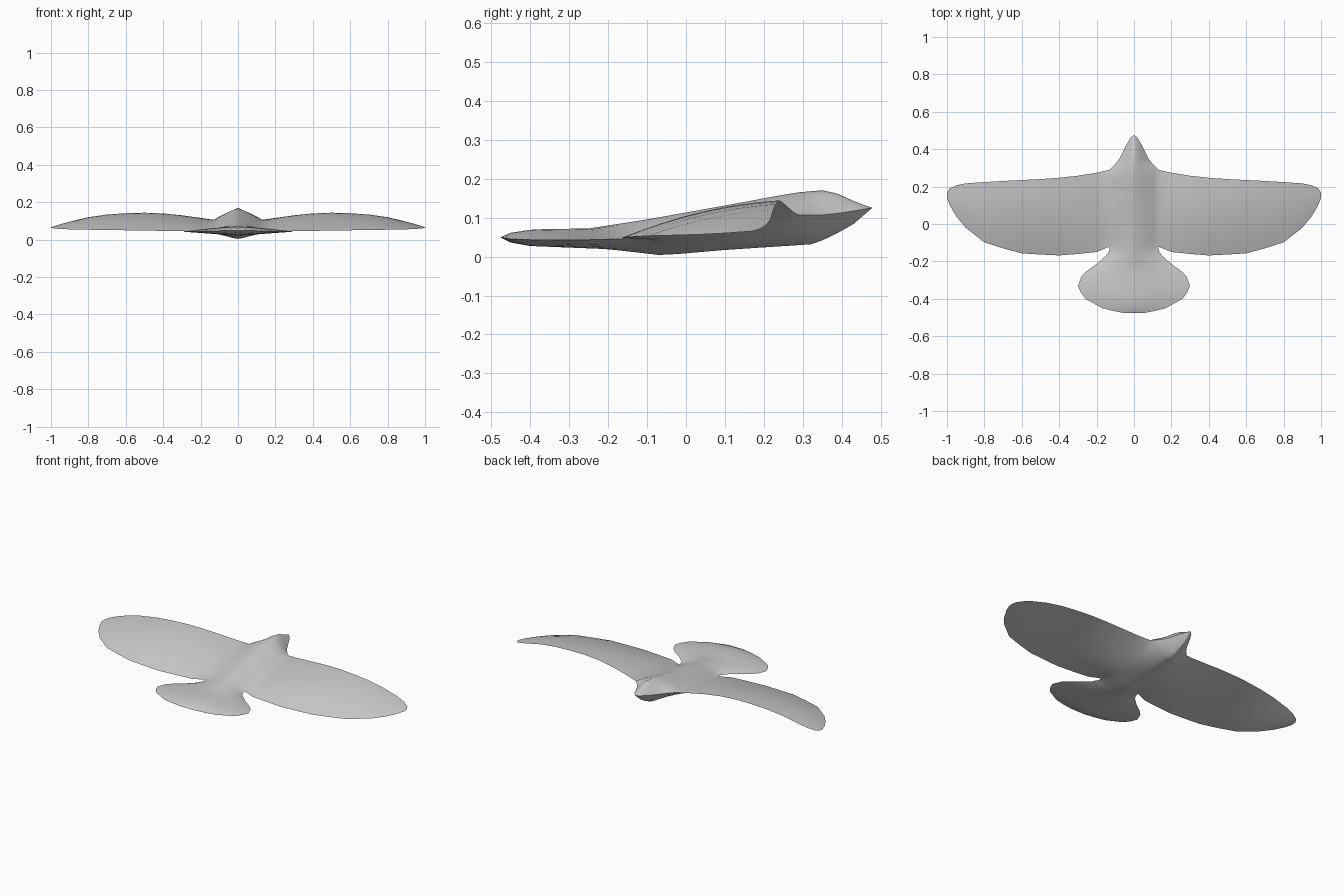
import bpy, bmesh

if "Cube" in bpy.data.objects:
    bpy.data.objects.remove(bpy.data.objects["Cube"], do_unlink=True)

grey = bpy.data.materials.new("soft grey")
grey.use_nodes = True
colour = (0.6, 0.6, 0.6, 1)
grey.diffuse_color = colour
grey.node_tree.nodes["Principled BSDF"].inputs["Base Color"].default_value = colour

CHORD = 8   # steps from trailing to leading edge
HALF = 6    # steps from spine to body side

# wing stations: x, trailing y, leading y, trailing z, leading z, top bulge, belly
WING = [
    (.13, -.12, .29, .048, .106, .010, .036),
    (.20, -.15, .274, .047, .116, .015, .024),
    (.30, -.16, .258, .047, .130, .017, .012),
    (.40, -.168, .247, .047, .140, .018, .006),
    (.50, -.163, .240, .048, .144, .018, .003),
    (.60, -.157, .235, .050, .141, .017, .002),
    (.70, -.13, .230, .051, .134, .015, .002),
    (.80, -.098, .224, .053, .120, .012, .002),
    (.90, -.02, .217, .055, .096, .008, .002),
    (.95, .04, .207, .057, .082, .005, .001),
    (.985, .10, .190, .060, .071, .002, .001),
    (1.0, .14, .168, .063, .065, 0, 0),
]
# head and tail outlines: y, half width, edge z
HEAD = [(.32, .10, .106), (.35, .078, .107), (.39, .057, .111),
        (.43, .037, .117), (.46, .019, .122), (.478, 0, .125)]
TAIL = [(-.477, .05, .049), (-.465, .11, .047), (-.45, .17, .045),
        (-.40, .26, .043), (-.365, .285, .043), (-.33, .30, .043),
        (-.28, .28, .043), (-.25, .25, .043), (-.21, .195, .044),
        (-.17, .15, .045), (-.145, .133, .047)]
# spine and keel lines: y, z
SPINE = [(-.477, .049), (-.45, .061), (-.39, .070), (-.25, .072), (-.1, .095),
         (.1, .131), (.28, .164), (.35, .170), (.39, .161), (.44, .138), (.478, .125)]
KEEL = [(-.477, .049), (-.45, .036), (-.4, .027), (-.2, .019), (-.06, .003),
        (.1, .017), (.33, .032), (.42, .075), (.478, .125)]


def along(line, y):
    for (a, za), (b, zb) in zip(line, line[1:]):
        if y <= b:
            return za + (zb - za) * (y - a) / (b - a)
    return line[-1][1]


def wing_rows(station):
    x, y0, y1, z0, z1, bulge, belly = station
    top, low = [], []
    for i in range(CHORD + 1):
        s = i / CHORD
        y, z, arch = y0 + (y1 - y0) * s, z0 + (z1 - z0) * s, 4 * s * (1 - s)
        top.append((x, y, z + bulge * arch))
        low.append((x, y, z - belly * arch))
    return top, low


def body_row(edge, line, power):
    x, y, z = edge
    rise = along(line, y) - z
    return [(x * i / HALF, y, z + rise * (1 - (i / HALF) ** power))
            for i in range(HALF + 1)]


def skin(bm, rows):
    grid = [[bm.verts.new(p) for p in row] for row in rows]
    for a, b in zip(grid, grid[1:]):
        for i in range(len(a) - 1):
            bm.faces.new((a[i], a[i + 1], b[i + 1], b[i]))


bm = bmesh.new()

# wing, top and underside
stations = [wing_rows(s) for s in WING]
for side in range(2):
    skin(bm, [s[side] for s in stations])

# body, running from tail to beak and sharing the wing root
tail = [(w, y, z) for y, w, z in TAIL]
head = [(w, y, z) for y, w, z in HEAD]
for side, line, power in ((0, SPINE, 1.3), (1, KEEL, 1.25)):
    edges = tail + stations[0][side] + head
    skin(bm, [body_row(e, line, power) for e in edges])

# mirror to the other half and close the surface
half = bm.verts[:] + bm.edges[:] + bm.faces[:]
copy = bmesh.ops.duplicate(bm, geom=half)["geom"]
for v in copy:
    if isinstance(v, bmesh.types.BMVert):
        v.co.x *= -1
bmesh.ops.remove_doubles(bm, verts=bm.verts[:], dist=0.0004)
bmesh.ops.recalc_face_normals(bm, faces=bm.faces[:])

mesh = bpy.data.meshes.new("gliding_bird")
bm.to_mesh(mesh)
bm.free()
mesh.materials.append(grey)
bird = bpy.data.objects.new("gliding_bird", mesh)
bpy.context.collection.objects.link(bird)

bpy.ops.object.select_all(action="DESELECT")
bird.select_set(True)
bpy.context.view_layer.objects.active = bird
bpy.ops.object.shade_smooth_by_angle(angle=0.9)
